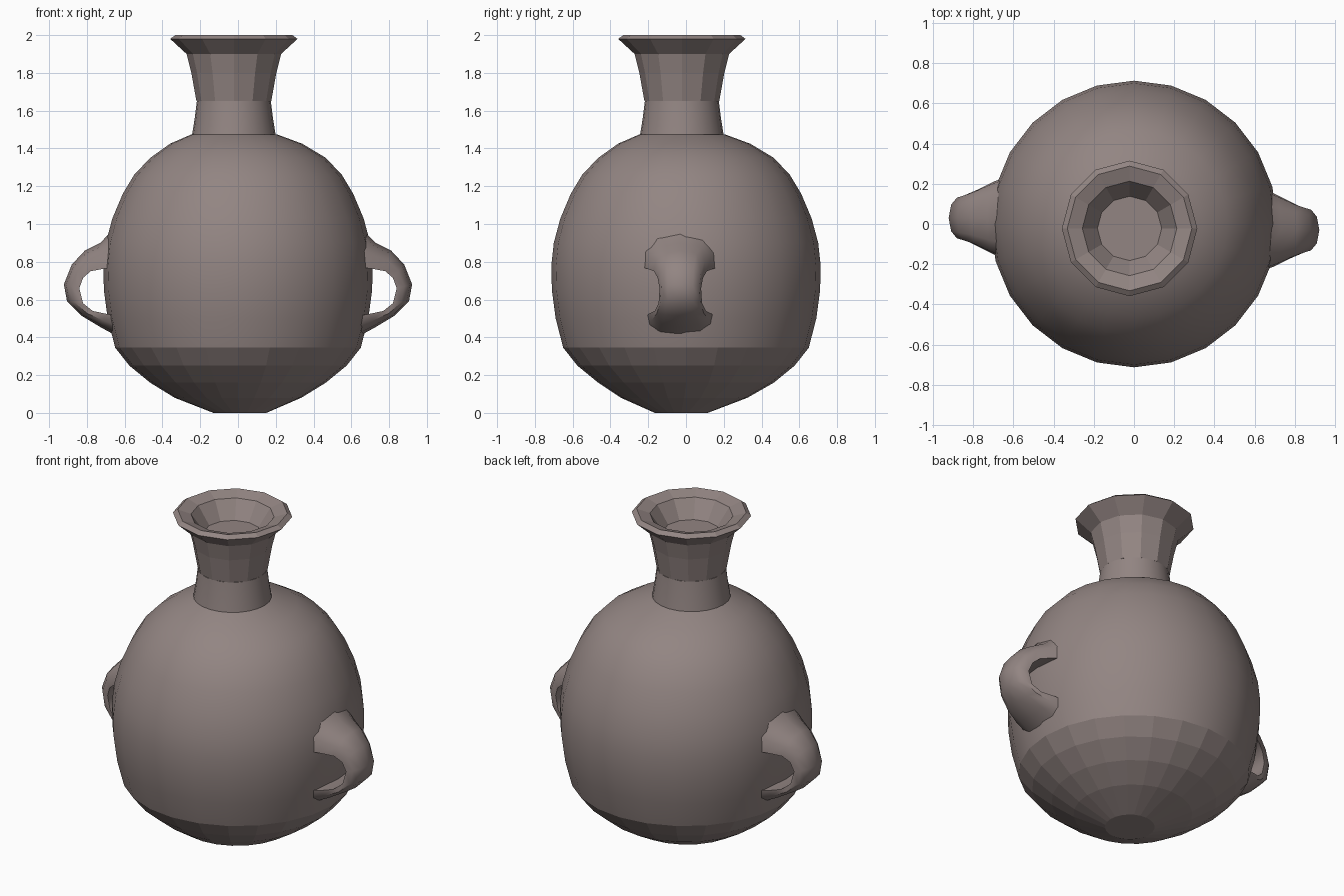
import bpy, bmesh, math

if "Cube" in bpy.data.objects:
    bpy.data.objects.remove(bpy.data.objects["Cube"])

clay = bpy.data.materials.new("taupe clay")
clay.diffuse_color = (0.29, 0.235, 0.225, 1)
clay.use_nodes = True
clay.node_tree.nodes["Principled BSDF"].inputs["Base Color"].default_value = clay.diffuse_color


def finish(name, bm, smooth_rule):
    bmesh.ops.recalc_face_normals(bm, faces=bm.faces)
    for f in bm.faces:
        f.smooth = smooth_rule(f)
    me = bpy.data.meshes.new(name)
    bm.to_mesh(me)
    bm.free()
    me.materials.append(clay)
    ob = bpy.data.objects.new(name, me)
    bpy.context.collection.objects.link(ob)
    return ob


def bridge(bm, rings):
    """Skin a row of closed rings and cap both ends."""
    n = len(rings[0])
    for a, b in zip(rings, rings[1:]):
        for i in range(n):
            j = (i + 1) % n
            bm.faces.new((a[i], a[j], b[j], b[i]))
    bm.faces.new(rings[0])
    bm.faces.new(rings[-1])


def lathe(name, profile, sides, smooth_rule):
    """Profile entries: radius, z, centre x, centre y."""
    bm = bmesh.new()
    rings = []
    for r, z, cx, cy in profile:
        rings.append([bm.verts.new((cx + r * math.cos(2 * math.pi * i / sides),
                                    cy + r * math.sin(2 * math.pi * i / sides), z))
                      for i in range(sides)])
    bridge(bm, rings)
    return finish(name, bm, smooth_rule)


# round belly: faceted foot below, smooth above
lathe("body", [
    (0.14, 0.0, 0.01, -0.025), (0.335, 0.08, 0, -0.01), (0.465, 0.16, 0, 0),
    (0.575, 0.25, 0, 0), (0.65, 0.345, 0, 0), (0.69, 0.5, 0, 0),
    (0.71, 0.65, 0, 0), (0.713, 0.78, 0, 0), (0.70, 0.9, 0, 0),
    (0.665, 1.03, 0, 0), (0.61, 1.16, 0, 0), (0.55, 1.26, 0, 0),
    (0.465, 1.35, 0, 0), (0.35, 1.425, -0.01, -0.01), (0.225, 1.475, -0.02, -0.02),
], 24, lambda f: 0.345 < f.calc_center_median().z < 1.47)

# smooth lower neck
N = -0.022
lathe("lower_neck", [
    (0.225, 1.45, N, N), (0.207, 1.56, N, N), (0.196, 1.65, N, N),
], 24, lambda f: abs(f.normal.z) < 0.9)

# faceted flaring neck with a shallow hollow mouth
lathe("flared_neck", [
    (0.198, 1.65, N, N), (0.225, 1.80, N, N), (0.25, 1.90, N, N),
    (0.337, 1.98, N, N), (0.31, 2.0, N, N), (0.235, 1.975, N, N),
    (0.16, 1.87, N, N),
], 12, lambda f: False)


# strap handles: ridge x, z, inner x, z, half width
stations = [
    (0.66, 0.97, 0.62, 0.77, 0.21), (0.73, 0.90, 0.70, 0.765, 0.18),
    (0.81, 0.86, 0.78, 0.75, 0.14), (0.88, 0.785, 0.82, 0.715, 0.12),
    (0.922, 0.68, 0.84, 0.66, 0.11), (0.905, 0.59, 0.82, 0.58, 0.115),
    (0.83, 0.515, 0.77, 0.54, 0.135), (0.73, 0.455, 0.70, 0.525, 0.165),
    (0.63, 0.40, 0.62, 0.51, 0.18),
]
# cross-section: width fraction, depth from ridge to inside
section = [(-1, 1), (-0.92, 0.5), (-0.6, 0.15), (0, 0), (0.6, 0.15), (0.92, 0.5), (1, 1)]


def handle(name, turn):
    bm = bmesh.new()
    rings = []
    for xo, zo, xi, zi, w in stations:
        rings.append([bm.verts.new((turn * (xo + (xi - xo) * t),
                                    turn * (u * w - 0.03),
                                    zo + (zi - zo) * t)) for u, t in section])
    bridge(bm, rings)
    ob = finish(name, bm, lambda f: True)
    bpy.ops.object.select_all(action='DESELECT')
    ob.select_set(True)
    bpy.context.view_layer.objects.active = ob
    bpy.ops.object.shade_smooth_by_angle(angle=math.radians(45))


handle("right_handle", 1)
handle("left_handle", -1)
